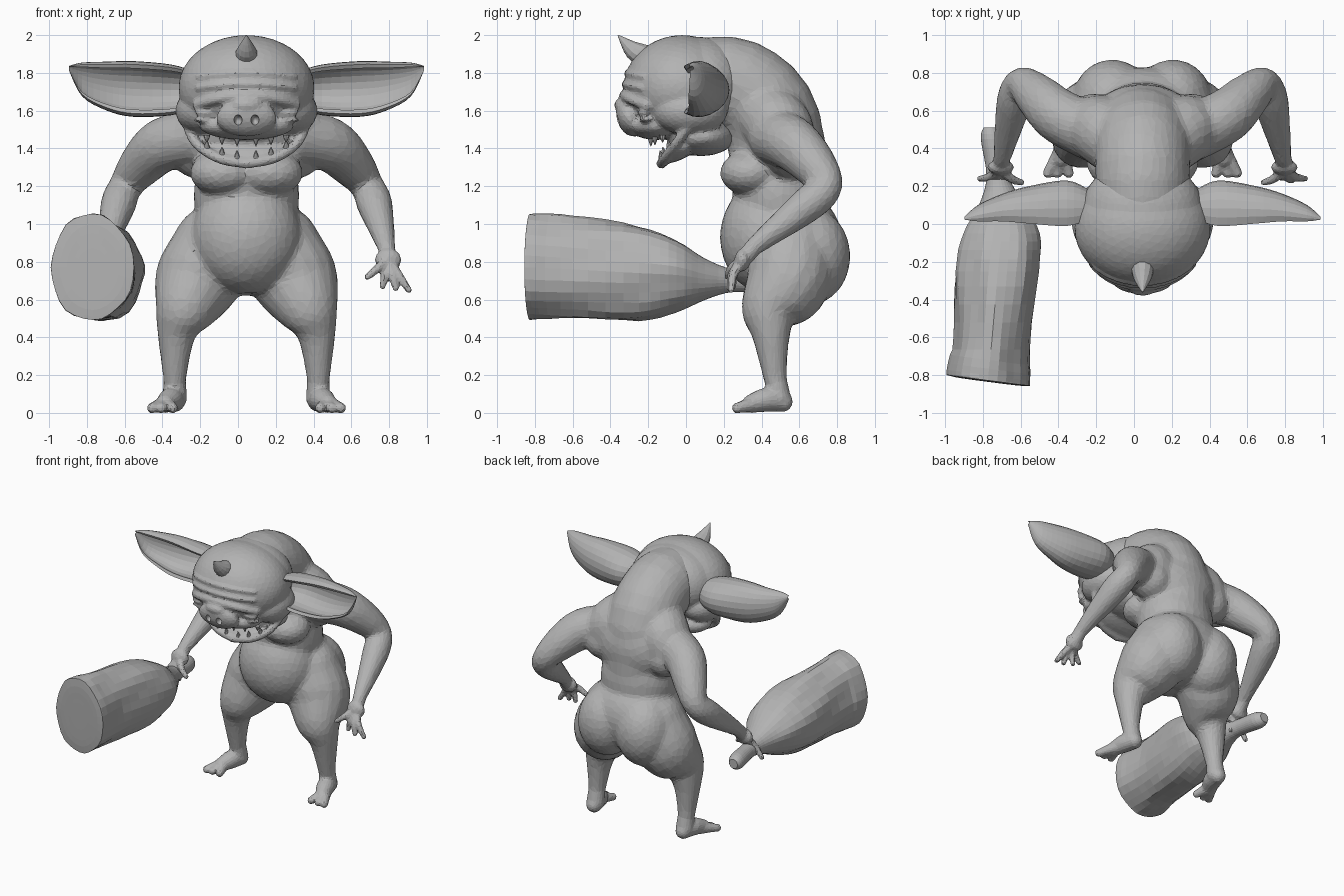
import bpy, bmesh, math, random
from mathutils import Vector, Matrix

random.seed(4)
AXIS = 0.045  # the body's middle plane

old = bpy.data.objects.get("Cube")
if old:
    bpy.data.objects.remove(old)

clay = bpy.data.materials.new("clay grey")
clay.use_nodes = True
clay.diffuse_color = (0.45, 0.45, 0.45, 1)
clay.node_tree.nodes["Principled BSDF"].inputs["Base Color"].default_value = clay.diffuse_color


def finish(bm, name, shift=AXIS):
    bmesh.ops.recalc_face_normals(bm, faces=bm.faces)
    mesh = bpy.data.meshes.new(name)
    bm.to_mesh(mesh)
    bm.free()
    mesh.materials.append(clay)
    obj = bpy.data.objects.new(name, mesh)
    obj.location.x = shift
    bpy.context.collection.objects.link(obj)
    return obj


def fuse(obj, voxel, smoothing, ratio):
    # melt overlapping pieces into one faceted skin
    melt = obj.modifiers.new("fuse", 'REMESH')
    melt.mode, melt.voxel_size = 'VOXEL', voxel
    soft = obj.modifiers.new("soften", 'SMOOTH')
    soft.factor, soft.iterations = 0.5, smoothing
    obj.modifiers.new("facets", 'DECIMATE').ratio = ratio


def ball(bm, centre, radii, tilt=0):
    matrix = Matrix.Translation(centre) @ Matrix.Rotation(tilt, 4, 'X') @ Matrix.Diagonal((*radii, 1))
    bmesh.ops.create_icosphere(bm, subdivisions=4, radius=1, matrix=matrix)


def skin_rings(bm, rings):
    loops = [[bm.verts.new(point) for point in ring] for ring in rings]
    for lower, upper in zip(loops, loops[1:]):
        previous = len(lower) - 1
        for i in range(len(lower)):
            bm.faces.new((lower[previous], lower[i], upper[i], upper[previous]))
            previous = i
    bm.faces.new(loops[0])
    bm.faces.new(loops[-1])


def spline(rows, steps=4):
    # smooth curve through rows of any length
    rows = [Vector(row) for row in rows]
    curve = []
    for i, (start, end) in enumerate(zip(rows, rows[1:])):
        before = rows[max(i - 1, 0)]
        after = rows[min(i + 2, len(rows) - 1)]
        leave, arrive = (end - before) / 2, (after - start) / 2
        for step in range(steps):
            t = step / steps
            u = 1 - t
            ease = t * t * (3 - 2 * t)
            curve.append(start.lerp(end, ease) + leave * t * u * u - arrive * t * t * u)
    return curve + [rows[-1]]


def tube(bm, rows, sides=16, rounded=True):
    # rows hold x, y, z and radius
    path = spline(rows)
    centres = [row.to_3d() for row in path]
    rings, previous, side = [], None, None
    for i, centre in enumerate(centres):
        ahead = centres[min(i + 1, len(centres) - 1)]
        along = (ahead - centres[max(i - 1, 0)]).normalized()
        side = previous.rotation_difference(along) @ side if previous else along.orthogonal().normalized()
        previous = along
        other = along.cross(side)
        angles = [math.tau * k / sides for k in range(sides)]
        rings.append([centre + (side * math.cos(a) + other * math.sin(a)) * path[i][3] for a in angles])
    skin_rings(bm, rings)
    if rounded:
        for end in (path[0], path[-1]):
            ball(bm, end.to_3d(), [end[3]] * 3)


def both_balls(bm, centre, radii):
    x, y, z = centre
    for sign in (1, -1):
        ball(bm, (x * sign, y, z), radii)


def both_tubes(bm, rows, sides=16, rounded=True):
    for sign in (1, -1):
        tube(bm, [(x * sign, y, z, r) for x, y, z, r in rows], sides, rounded)


def spike(bm, root, tip, radius):
    # tapered tooth with a slight belly
    root, tip = Vector(root), Vector(tip)
    middle = root.lerp(tip, 0.5)
    both_tubes(bm, [(*root, radius), (*middle, radius * 0.7), (*tip, radius * 0.1)], 8, False)


def face_y(x, z):
    # depth of the forehead at a given place
    return -0.31 * math.sqrt(max(0, 1 - (x / 0.36)**2 - ((z - 1.72) / 0.28)**2))


# Torso
bm = bmesh.new()
ball(bm, (0, 0.43, 0.93), (0.29, 0.25, 0.3))
ball(bm, (0, 0.57, 0.9), (0.35, 0.26, 0.28))
ball(bm, (0, 0.5, 1.15), (0.28, 0.25, 0.3))
ball(bm, (0, 0.5, 1.4), (0.31, 0.24, 0.28))
both_balls(bm, (0.12, 0.34, 1.27), (0.18, 0.16, 0.12))
both_balls(bm, (0.16, 0.65, 0.83), (0.21, 0.22, 0.26))
tube(bm, [(0, 0.06, 1.73, 0.25), (0, 0.28, 1.73, 0.25), (0, 0.46, 1.52, 0.26), (0, 0.5, 1, 0.24)], 24)
both_tubes(bm, [(0.1, 0.4, 1.6, 0.17), (0.22, 0.5, 1.5, 0.18), (0.26, 0.55, 1.38, 0.14)])

# Arms
both_tubes(bm, [(0.26, 0.48, 1.46, 0.15), (0.44, 0.57, 1.42, 0.145), (0.56, 0.68, 1.31, 0.12),
                (0.64, 0.74, 1.2, 0.09), (0.68, 0.64, 1.1, 0.095), (0.74, 0.36, 0.88, 0.05),
                (0.75, 0.31, 0.82, 0.045)])

# Legs
both_tubes(bm, [(0.17, 0.56, 0.88, 0.22), (0.26, 0.54, 0.7, 0.23), (0.33, 0.45, 0.54, 0.165),
                (0.37, 0.45, 0.42, 0.105), (0.38, 0.47, 0.2, 0.065), (0.38, 0.49, 0.1, 0.06)])
fuse(finish(bm, "body"), 0.014, 18, 0.09)

# Hands and feet with fingers and toes
bm = bmesh.new()
palm = Vector((0.75, 0.3, 0.81))
both_balls(bm, palm, (0.07, 0.04, 0.06))
both_tubes(bm, [(0.74, 0.37, 0.89, 0.046), (*palm, 0.045)])
for tip in [(0.72, 0.25, 0.67), (0.79, 0.23, 0.66), (0.86, 0.24, 0.65), (0.64, 0.22, 0.72)]:
    knuckle = palm.lerp(Vector(tip), 0.5)
    knuckle.y -= 0.02
    both_tubes(bm, [(*palm, 0.03), (*knuckle, 0.024), (*tip, 0.018)], 10)
both_tubes(bm, [(0.38, 0.47, 0.2, 0.057), (0.38, 0.49, 0.08, 0.065)])
both_tubes(bm, [(0.38, 0.51, 0.06, 0.055), (0.4, 0.43, 0.07, 0.065), (0.43, 0.35, 0.05, 0.05)])
for x in (0.39, 0.45, 0.5):
    both_tubes(bm, [(0.43, 0.38, 0.05, 0.045), (x, 0.27, 0.026, 0.028)], 10)
fuse(finish(bm, "hands_and_feet"), 0.01, 4, 0.2)

# Skull, cheeks, muzzle, nose and jaw
bm = bmesh.new()
ball(bm, (0, -0.02, 1.72), (0.36, 0.31, 0.28))
ball(bm, (0, 0.08, 1.74), (0.32, 0.26, 0.25))
both_balls(bm, (0.22, 0.02, 1.6), (0.155, 0.2, 0.13))
ball(bm, (0, -0.16, 1.52), (0.25, 0.14, 0.075))
ball(bm, (0, -0.3, 1.56), (0.16, 0.065, 0.1), 0.35)
ball(bm, (0, -0.33, 1.63), (0.085, 0.05, 0.04))
ball(bm, (0, 0.08, 1.46), (0.3, 0.18, 0.1))
ball(bm, (0, -0.02, 1.4), (0.25, 0.125, 0.05), 0.55)
both_tubes(bm, [(0.32, 0.02, 1.53, 0.022), (0.27, -0.05, 1.43, 0.026),
                (0.15, -0.11, 1.35, 0.028), (0, -0.13, 1.32, 0.028)])

# Eyelids, brows and forehead folds
both_balls(bm, (0.21, -0.22, 1.59), (0.065, 0.035, 0.022))
both_balls(bm, (0.21, -0.21, 1.55), (0.075, 0.035, 0.016))
for height, drop, radius in [(1.68, 0.05, 0.028), (1.74, 0.02, 0.014), (1.8, 0.02, 0.012)]:
    fold = []
    for i in range(5):
        x, z = 0.065 * i, height - drop * (i / 4)**2
        fold.append((x, face_y(x, z) - 0.02, z, radius))
    both_tubes(bm, fold, 12)
head = finish(bm, "head")
fuse(head, 0.012, 5, 0.16)

# Nostrils are hollowed out
bm = bmesh.new()
both_balls(bm, (0.045, -0.37, 1.55), (0.022, 0.05, 0.028))
cutter = finish(bm, "nostril_cutter")
cutter.hide_render = True
cutter.hide_set(True)
cutter.display_type = 'WIRE'
cut = head.modifiers.new("nostrils", 'BOOLEAN')
cut.operation, cut.object = 'DIFFERENCE', cutter

# Cupped ears with curled rims: x, middle height, half height, front edge, depth
ear = spline([(0.28, 1.71, 0.1, 0, 0.18), (0.4, 1.71, 0.135, -0.05, 0.28), (0.6, 1.715, 0.148, -0.03, 0.23),
              (0.74, 1.73, 0.13, -0.01, 0.17), (0.87, 1.765, 0.09, 0, 0.1), (0.94, 1.825, 0.012, 0.02, 0.02)])
curl = [-0.5 + (math.pi + 1) * k / 14 for k in range(15)]
outline = [(1, a) for a in curl] + [(0.84, a) for a in reversed(curl)]
for name, sign in (("left_ear", 1), ("right_ear", -1)):
    bm = bmesh.new()
    skin_rings(bm, [[(sign * x, front + depth * (0.42 + 0.58 * scale * math.sin(a)),
                      middle + half * scale * math.cos(a)) for scale, a in outline]
                    for x, middle, half, front, depth in ear])
    finish(bm, name)

# Horn
bm = bmesh.new()
tube(bm, [(0, -0.2, 1.88, 0.065), (0, -0.28, 1.92, 0.05), (0, -0.36, 2, 0.003)], 12, False)
finish(bm, "horn")

# Teeth, following the curve of the lips
bm = bmesh.new()
for x in (0.05, 0.13, 0.21):
    curve = x * x
    spike(bm, (x, -0.19 + 1.5 * curve, 1.47), (x, -0.19 + 1.5 * curve, 1.41 + curve / 2), 0.018)
    spike(bm, (x, -0.13 + curve, 1.33 + 1.4 * curve), (x, -0.14 + curve, 1.385 + 1.4 * curve), 0.018)
finish(bm, "teeth")

# Wooden club: x, y, z, half width, half height, bark roughness
bm = bmesh.new()
club = spline([(-0.77, -0.835, 0.77, 0.08, 0.1, 0), (-0.77, -0.83, 0.77, 0.2, 0.26, 0.3),
               (-0.77, -0.8, 0.77, 0.22, 0.28, 0.7), (-0.75, -0.6, 0.76, 0.2, 0.27, 1),
               (-0.72, -0.25, 0.74, 0.22, 0.25, 1), (-0.7, -0.05, 0.73, 0.2, 0.19, 0.8),
               (-0.7, 0.1, 0.71, 0.12, 0.11, 0.4), (-0.72, 0.25, 0.7, 0.06, 0.06, 0),
               (-0.75, 0.45, 0.69, 0.06, 0.06, 0), (-0.76, 0.51, 0.69, 0.035, 0.035, 0)])
rings = []
for x, y, z, wide, high, rough in club:
    ring = []
    for k in range(28):
        a = math.tau * k / 28
        waves = 0.035 * math.sin(3 * a + 5 * y) + 0.025 * math.sin(7 * a - 6 * y)
        bark = 1 + rough * (waves + random.uniform(-0.01, 0.01))
        slant = -0.13 * math.cos(a) * wide * (y < -0.7)
        ring.append((x + wide * bark * math.cos(a), y + slant, z + high * bark * math.sin(a)))
    rings.append(ring)
skin_rings(bm, rings)
finish(bm, "club", 0)
